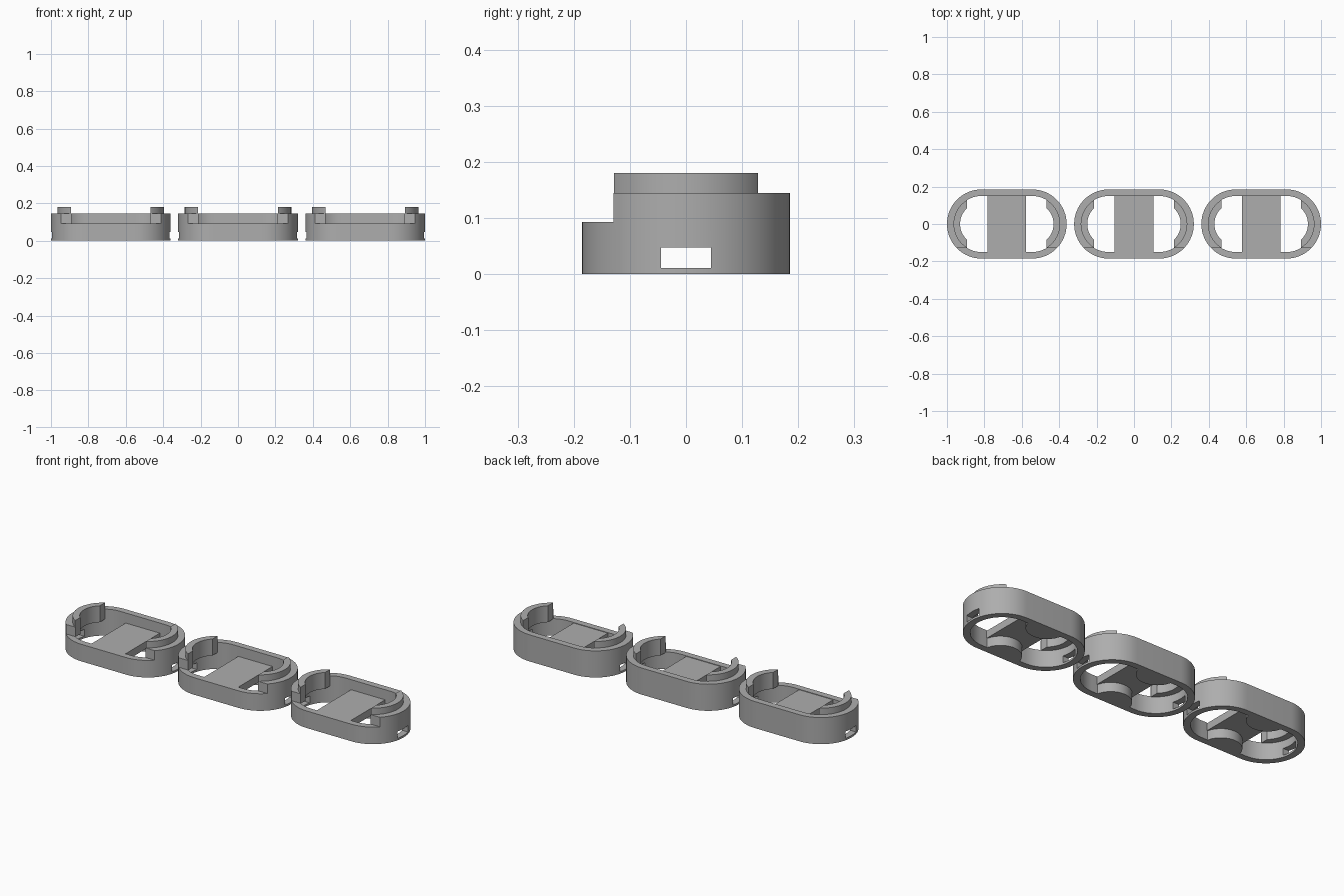
import bpy
import bmesh
from math import sin, cos, pi, sqrt, radians

if "Cube" in bpy.data.objects:
    bpy.data.objects.remove(bpy.data.objects["Cube"], do_unlink=True)

SPACING = 0.68      # distance between neighbouring casings
STRAIGHT = 0.135    # half length of the straight sides
OUTER, INNER, LIP = 0.185, 0.15, 0.115   # end radii
FRONT_TOP, RIM_TOP, TAB_TOP = 0.093, 0.145, 0.18
NOTCH_Y = 0.129
TAB_X = 0.213
SLAB_X = 0.103

grey = bpy.data.materials.new("plain grey")
grey.use_nodes = True
colour = (0.42, 0.42, 0.42, 1)
grey.diffuse_color = colour
grey.node_tree.nodes["Principled BSDF"].inputs["Base Color"].default_value = colour


def prism(name, outline, z0, z1):
    """Solid with a flat outline, from z0 up to z1."""
    bm = bmesh.new()
    base = bm.faces.new([bm.verts.new((x, y, z0)) for x, y in outline])
    top = bmesh.ops.extrude_face_region(bm, geom=[base])["geom"]
    bmesh.ops.translate(bm, vec=(0, 0, z1 - z0),
                        verts=[v for v in top if isinstance(v, bmesh.types.BMVert)])
    bmesh.ops.recalc_face_normals(bm, faces=bm.faces)
    mesh = bpy.data.meshes.new(name)
    bm.to_mesh(mesh)
    bm.free()
    mesh.materials.append(grey)
    obj = bpy.data.objects.new(name, mesh)
    bpy.context.collection.objects.link(obj)
    return obj


def stadium(radius, steps=32):
    right = [(STRAIGHT + radius * cos(a), radius * sin(a))
             for a in (-pi / 2 + pi * i / steps for i in range(steps + 1))]
    return right + [(-x, -y) for x, y in right]


def rect(x0, x1, y0, y1):
    return [(x0, y0), (x1, y0), (x1, y1), (x0, y1)]


def cut(obj, cutters):
    """Subtract the cutters, bake the result and remove them."""
    for cutter in cutters:
        cutter.hide_render = True
        mod = obj.modifiers.new("cut", "BOOLEAN")
        mod.operation = "DIFFERENCE"
        mod.solver = "EXACT"
        mod.object = cutter
    bpy.context.view_layer.update()
    graph = bpy.context.evaluated_depsgraph_get()
    mesh = bpy.data.meshes.new_from_object(obj.evaluated_get(graph))
    obj.modifiers.clear()
    obj.data = mesh
    for cutter in cutters:
        bpy.data.objects.remove(cutter, do_unlink=True)
    return obj


# Wall with lowered front and a strap window through both ends
wall = cut(prism("casing_wall", stadium(OUTER), 0, RIM_TOP), [
    prism("hollow", stadium(INNER), -0.1, 0.3),
    prism("front_notch", rect(-1, 1, -1, -NOTCH_Y), FRONT_TOP, 0.3),
    prism("end_window", rect(-1, 1, -0.045, 0.045), 0.011, 0.048)])

# Raised curved tabs lining both ends
tabs = cut(prism("end_tabs", stadium(INNER), 0.09, TAB_TOP), [
    prism("tab_hollow", stadium(LIP), -0.1, 0.3),
    prism("tab_gap", rect(-TAB_X, TAB_X, -1, 1), -0.1, 0.3)])

# Bridge across the middle
bridge = prism("centre_bridge", rect(-SLAB_X, SLAB_X, -INNER, INNER), 0.05, 0.09)

# Rounded posts under the bridge, one on each long wall
parts = [wall, tabs, bridge]
post_depth = 0.08
post_r = (0.1 ** 2 + post_depth ** 2) / (2 * post_depth)
for side, label in ((-1, "front_post"), (1, "back_post")):
    outline = []
    for i in range(25):
        x = -0.1 + 0.2 * i / 24
        depth = sqrt(post_r ** 2 - x ** 2) - (post_r - post_depth)
        outline.append((x, side * (INNER - max(depth, 0))))
    parts.append(prism(label, outline, 0, 0.05))

# Smooth the curved walls, keeping crisp edges
bpy.ops.object.select_all(action="DESELECT")
for part in parts:
    part.select_set(True)
bpy.context.view_layer.objects.active = wall
bpy.ops.object.shade_smooth_by_angle(angle=radians(30))

# Repeat the casing to the right and left
for label, shift in (("right", -SPACING), ("left", SPACING)):
    for part in parts:
        twin = part.copy()
        twin.name = label + "_" + part.name
        twin.location.x = shift
        bpy.context.collection.objects.link(twin)
